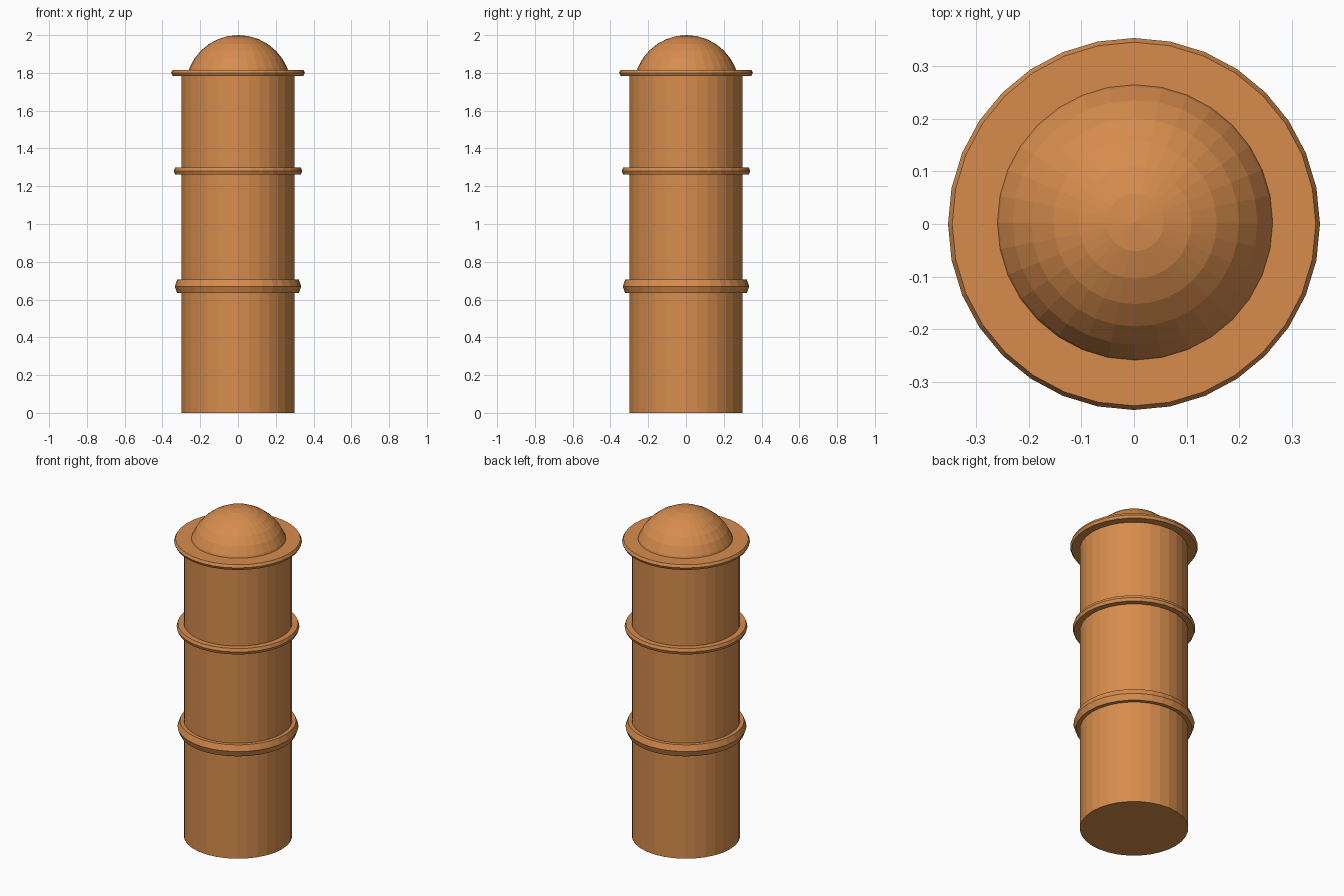
import bpy, math

if "Cube" in bpy.data.objects:
    bpy.data.objects.remove(bpy.data.objects["Cube"])

SIDES = 32

copper = bpy.data.materials.new("warm orange brown")
copper.diffuse_color = (0.68, 0.265, 0.075, 1)
copper.use_nodes = True
copper.node_tree.nodes["Principled BSDF"].inputs["Base Color"].default_value = copper.diffuse_color


def lathe(name, profile):
    """Spin an (r, z) profile from bottom to top around z and cap both ends."""
    n = SIDES
    verts = [(r * math.cos(2 * math.pi * i / n), r * math.sin(2 * math.pi * i / n), z)
             for r, z in profile for i in range(n)]
    faces = [(k * n + i, k * n + (i + 1) % n, (k + 1) * n + (i + 1) % n, (k + 1) * n + i)
             for k in range(len(profile) - 1) for i in range(n)]
    faces.append(tuple(reversed(range(n))))
    faces.append(tuple(range((len(profile) - 1) * n, len(profile) * n)))
    mesh = bpy.data.meshes.new(name)
    mesh.from_pydata(verts, [], faces)
    mesh.materials.append(copper)
    obj = bpy.data.objects.new(name, mesh)
    bpy.context.collection.objects.link(obj)
    return obj


def band(name, z0, z1, r_edge, r_mid):
    """Flat-topped band with a bulging rim, solid inside the body."""
    lathe(name, [(0.295, z0), (r_edge, z0), (r_mid, (z0 + z1) / 2),
                 (r_edge, z1), (0.295, z1)])


# Main post
lathe("post_body", [(0.30, 0), (0.30, 1.80)])

# Raised bands and the cap flange
band("lower_band", 0.635, 0.705, 0.322, 0.335)
band("middle_band", 1.262, 1.298, 0.333, 0.34)
band("cap_flange", 1.784, 1.816, 0.346, 0.354)

# Domed cap, partly sunk into the post
bpy.ops.mesh.primitive_uv_sphere_add(segments=SIDES, ring_count=16, radius=0.28,
                                     location=(0.002, 0.003, 1.72))
dome = bpy.context.object
dome.name = "dome_cap"
dome.data.materials.append(copper)
